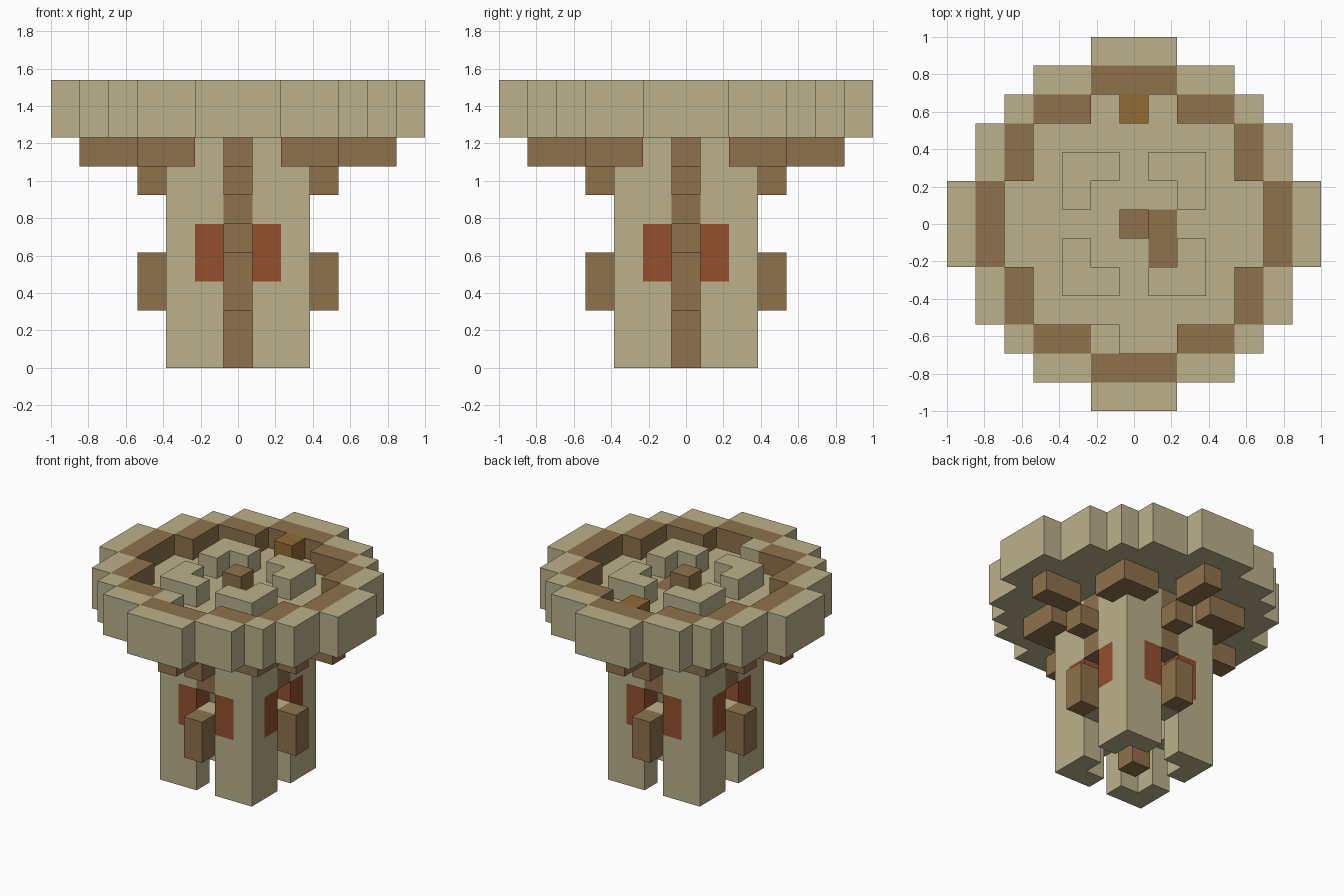
import bpy, bmesh
from mathutils import Vector

cube = bpy.data.objects.get("Cube")
if cube:
    bpy.data.objects.remove(cube, do_unlink=True)

U = 2 / 13  # edge of one block; the model is a 13 x 13 x 10 block grid


def material(name, rgb):
    m = bpy.data.materials.new(name)
    m.use_nodes = True
    color = (*rgb, 1)
    m.diffuse_color = color
    m.node_tree.nodes["Principled BSDF"].inputs["Base Color"].default_value = color
    return m


MATS = [
    material("pale_stone", (0.50, 0.44, 0.255)),
    material("brown_wood", (0.275, 0.168, 0.072)),
    material("rust_red", (0.295, 0.08, 0.027)),
    material("amber", (0.283, 0.147, 0.032)),
]
STONE, WOOD, RUST, AMBER = range(4)
cells = {}  # (x, y, z) block -> (part, colour)


def fill(part, color, xs, ys, zs):
    for x in xs:
        for y in ys:
            for z in zs:
                cells[x, y, z] = (part, color)


def span(a, b):
    return range(a, b + 1)


def turns(x, y):
    """The four quarter turns of a column position."""
    return [(x, y), (-y, x), (-x, -y), (y, -x)]


# Basin: stepped disc, one-block floor with a raised rim
OUTER = [6, 6, 5, 5, 4, 3, 1]   # half width of each row, from the middle out
INNER = [4, 4, 3, 3, 1]
for y in span(-6, 6):
    w = OUTER[abs(y)]
    fill("basin", STONE, span(-w, w), [y], [8])
    hollow = INNER[abs(y)] if abs(y) < len(INNER) else -1
    fill("basin", STONE, [x for x in span(-w, w) if abs(x) > hollow], [y], [9])

# Brown inlay on the inner edge of the rim
for i in (-1, 0, 1):
    for x, y in turns(i, 5):
        fill("basin", WOOD, [x], [y], [9])
for a in (2, 3):
    for s in (-1, 1):
        for x, y in turns(s * a, 4):
            fill("basin", WOOD, [x], [y], [9])

# Single blocks standing against the rim
fill("rim_step", STONE, [-1], [-4], [9])
fill("amber_block", AMBER, [0], [4], [9])

# Brown patch on the basin floor
fill("basin", WOOD, [1], [0, -1], [8])

# Four L-shaped legs, rising through the basin, with rust panels
for sx in (-1, 1):
    for sy in (-1, 1):
        for x, y in ((2, 2), (1, 2), (2, 1)):
            fill("legs", STONE, [sx * x], [sy * y], range(10))
            if x != y:
                fill("legs", RUST, [sx * x], [sy * y], [3, 4])
        # Brown brackets wrapped around the leg tops
        for x, y in ((3, 3), (3, 2), (2, 3)):
            fill("corner_brackets", WOOD, [sx * x], [sy * y], [7])

# Central post
fill("center_post", WOOD, [0], [0], range(10))

# Each side: sill and knob low down, stepped arm under the basin
for r in range(4):
    def at(d):
        return turns(0, d)[r]

    def block(part, color, d, zs):
        x, y = at(d)
        fill(part, color, [x], [y], zs)

    block("sills", STONE, 2, [2, 3])
    block("knobs", WOOD, 3, [2, 3])
    block("arms", WOOD, 2, [5, 6, 7])
    block("arms", WOOD, 3, [6])
    block("arms", WOOD, 4, [7])
    block("arms", WOOD, 5, [7])

# Mesh each part, keeping only the faces that are not buried
AXES = [Vector(v) for v in ((1, 0, 0), (0, 1, 0), (0, 0, 1))]
for part in sorted({p for p, c in cells.values()}):
    bm = bmesh.new()
    for cell, (owner, color) in cells.items():
        if owner != part:
            continue
        center = Vector(cell) + AXES[2] / 2
        for i in range(3):
            for s in (-1, 1):
                n = AXES[i] * s
                if tuple(int(c) for c in Vector(cell) + n) in cells:
                    continue
                u, v = AXES[(i + 1) % 3] / 2, AXES[(i + 2) % 3] / 2 * s
                mid = center + n / 2
                corners = (mid - u - v, mid + u - v, mid + u + v, mid - u + v)
                face = bm.faces.new([bm.verts.new(p * U) for p in corners])
                face.material_index = color
    bmesh.ops.remove_doubles(bm, verts=bm.verts, dist=U / 100)
    mesh = bpy.data.meshes.new(part)
    bm.to_mesh(mesh)
    bm.free()
    for m in MATS:
        mesh.materials.append(m)
    bpy.context.scene.collection.objects.link(bpy.data.objects.new(part, mesh))
